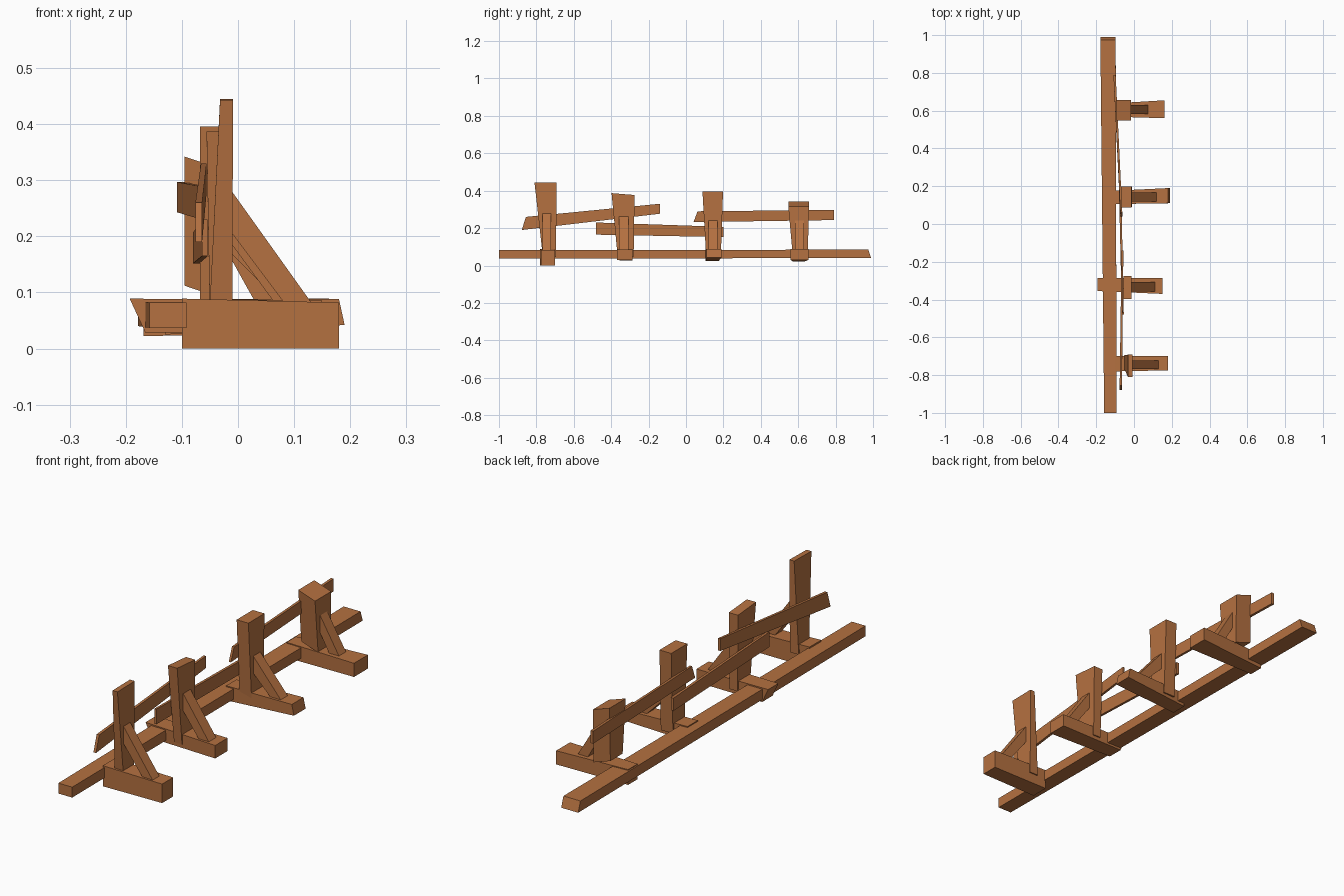
import bpy

wood = bpy.data.materials.new("warm_brown_wood")
wood.diffuse_color = (0.46, 0.165, 0.052, 1)


def beam(name, axis, a, b):
    """Rough hewn beam between two end rectangles.
    Each end: (pos, u0, u1, v0, v1, slant); slant shifts the v1 edge along the axis.
    u, v are the other two axes in x, y, z order."""
    order = {"x": (0, 1, 2), "y": (1, 0, 2), "z": (2, 0, 1)}[axis]
    verts = []
    for p, u0, u1, v0, v1, s in (a, b):
        for u, v, d in ((u0, v0, 0), (u1, v0, 0), (u1, v1, s), (u0, v1, s)):
            co = [0, 0, 0]
            co[order[0]], co[order[1]], co[order[2]] = p + d, u, v
            verts.append(co)
    faces = [(3, 2, 1, 0), (4, 5, 6, 7)]
    faces += [(i, (i + 1) % 4, (i + 1) % 4 + 4, i + 4) for i in range(4)]
    if axis == "y":  # keep normals outward for the odd axis order
        faces = [f[::-1] for f in faces]
    me = bpy.data.meshes.new(name)
    me.from_pydata(verts, [], faces)
    me.materials.append(wood)
    ob = bpy.data.objects.new(name, me)
    bpy.context.collection.objects.link(ob)
    return ob


# Long ground rail
beam("ground_rail", "y", (-1, -0.158, -0.092, 0.037, 0.082, 0),
     (0.99, -0.178, -0.097, 0.04, 0.085, -0.015))

# Cross feet
beam("foot_1", "x", (-0.10, -0.78, -0.70, 0.0, 0.089, 0),
     (0.18, -0.775, -0.70, 0.0, 0.082, 0))
beam("foot_2", "x", (-0.165, -0.355, -0.285, 0.028, 0.089, -0.028),
     (0.15, -0.37, -0.285, 0.03, 0.086, 0))
beam("foot_3", "x", (-0.13, 0.105, 0.175, 0.025, 0.088, 0),
     (0.19, 0.11, 0.19, 0.042, 0.088, -0.01))
beam("foot_4", "x", (-0.168, 0.57, 0.635, 0.022, 0.088, 0),
     (0.162, 0.56, 0.655, 0.03, 0.089, 0))

# Upright posts, wider at the top
beam("post_1", "z", (0.045, -0.052, -0.01, -0.765, -0.695, 0),
     (0.443, -0.032, -0.009, -0.81, -0.692, 0.002))
beam("post_2", "z", (0.045, -0.05, -0.012, -0.365, -0.28, 0),
     (0.387, -0.056, -0.012, -0.398, -0.275, -0.01))
beam("post_3", "z", (0.045, -0.068, -0.01, 0.108, 0.186, 0),
     (0.396, -0.068, -0.012, 0.088, 0.198, 0))
post = beam("post_4", "z", (0.112, -0.095, -0.015, 0.568, 0.652, 0),
            (0.342, -0.095, -0.015, 0.547, 0.657, 0))
for v in post.data.vertices:  # its top and bottom slope down towards the brace
    if v.co.x > -0.05:
        v.co.z -= 0.027

# Diagonal braces: y range, top height, toe position
for i, (y0, y1, top, toe) in enumerate([(-0.768, -0.722, 0.29, 0.132),
                                        (-0.357, -0.307, 0.27, 0.115),
                                        (0.12, 0.168, 0.25, 0.127),
                                        (0.582, 0.63, 0.245, 0.08)], 1):
    beam(f"brace_{i}", "x", (-0.018, y0, y1, top - 0.075, top, 0),
         (toe - 0.045, y0, y1, 0.075, 0.08, 0.045))

# Thin crooked planks nailed to the posts
beam("plank_1", "y", (-0.878, -0.076, -0.064, 0.19, 0.26, 0.022),
     (-0.14, -0.066, -0.056, 0.277, 0.33, 0))
beam("plank_2", "y", (-0.48, -0.064, -0.054, 0.165, 0.23, 0),
     (0.20, -0.08, -0.068, 0.152, 0.207, 0))
beam("plank_3", "y", (0.04, -0.072, -0.062, 0.232, 0.29, 0.022),
     (0.79, -0.109, -0.097, 0.243, 0.297, 0))
